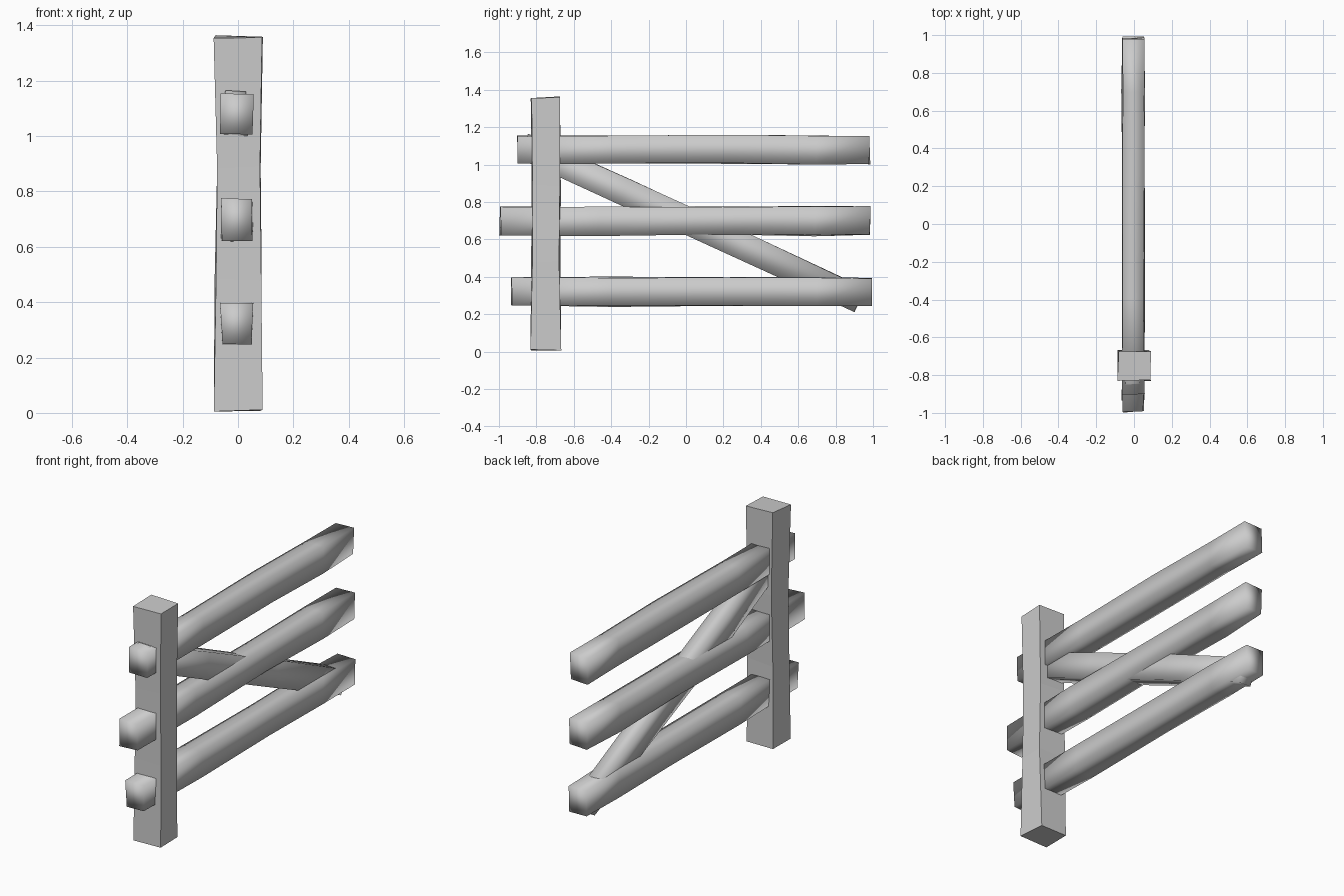
import bpy, bmesh, random
from mathutils import Vector

if "Cube" in bpy.data.objects:
    bpy.data.objects.remove(bpy.data.objects["Cube"])

random.seed(4)


def beam(name, start, end, half_x, half_w, cuts, jitter, smooth):
    """Rough four-sided timber running from start to end in the YZ plane.
    cuts: list of (fraction along, x scale, width scale)."""
    start, end = Vector(start), Vector(end)
    axis = (end - start).normalized()
    side = Vector((1, 0, 0))
    up = side.cross(axis)
    bm = bmesh.new()
    rings = []
    for t, sx, sw in cuts:
        c = start.lerp(end, t)
        ring = []
        for a, b in ((-1, -1), (1, -1), (1, 1), (-1, 1)):
            off = [random.uniform(-jitter, jitter) for _ in range(3)]
            p = c + side * (a * half_x * sx + off[0]) + up * (b * half_w * sw + off[1]) + axis * off[2]
            ring.append(bm.verts.new(p))
        rings.append(ring)
    for r0, r1 in zip(rings, rings[1:]):
        for i in range(4):
            j = (i + 1) % 4
            bm.faces.new((r0[i], r0[j], r1[j], r1[i]))
    bm.faces.new(rings[0][::-1])
    bm.faces.new(rings[-1])
    bmesh.ops.recalc_face_normals(bm, faces=bm.faces[:])
    for f in bm.faces:
        f.smooth = smooth
    me = bpy.data.meshes.new(name)
    bm.to_mesh(me)
    bm.free()
    ob = bpy.data.objects.new(name, me)
    bpy.context.collection.objects.link(ob)
    return ob


# Upright post, slightly waisted and flat faced
beam("post", (0, -0.75, 0.008), (0, -0.75, 1.36), 0.084, 0.078,
     [(0, 1, 1), (0.35, 0.96, 0.96), (0.65, 0.95, 0.97), (1, 1.02, 0.98)], 0.006, False)

# Three horizontal rails, softly shaded and a little uneven
rail_cuts = [(0, 1, 0.98), (0.27, 1.04, 1.03), (0.6, 1, 1), (0.85, 1.05, 1.03), (1, 0.96, 1)]
for name, y0, y1, z in (("top_rail", -0.90, 0.983, 1.08),
                        ("middle_rail", -0.994, 0.986, 0.698),
                        ("bottom_rail", -0.93, 0.990, 0.32)):
    beam(name, (-0.004, y0, z), (-0.004, y1, z), 0.056, 0.075, rail_cuts, 0.005, True)

# Diagonal brace from the top of the post to the far end of the bottom rail
beam("diagonal_brace", (-0.01, -0.87, 1.10), (-0.01, 0.93, 0.277), 0.046, 0.072,
     [(0, 0.85, 0.95), (0.3, 1.1, 1), (0.65, 1.05, 1), (1, 0.9, 0.95)], 0.004, True)
